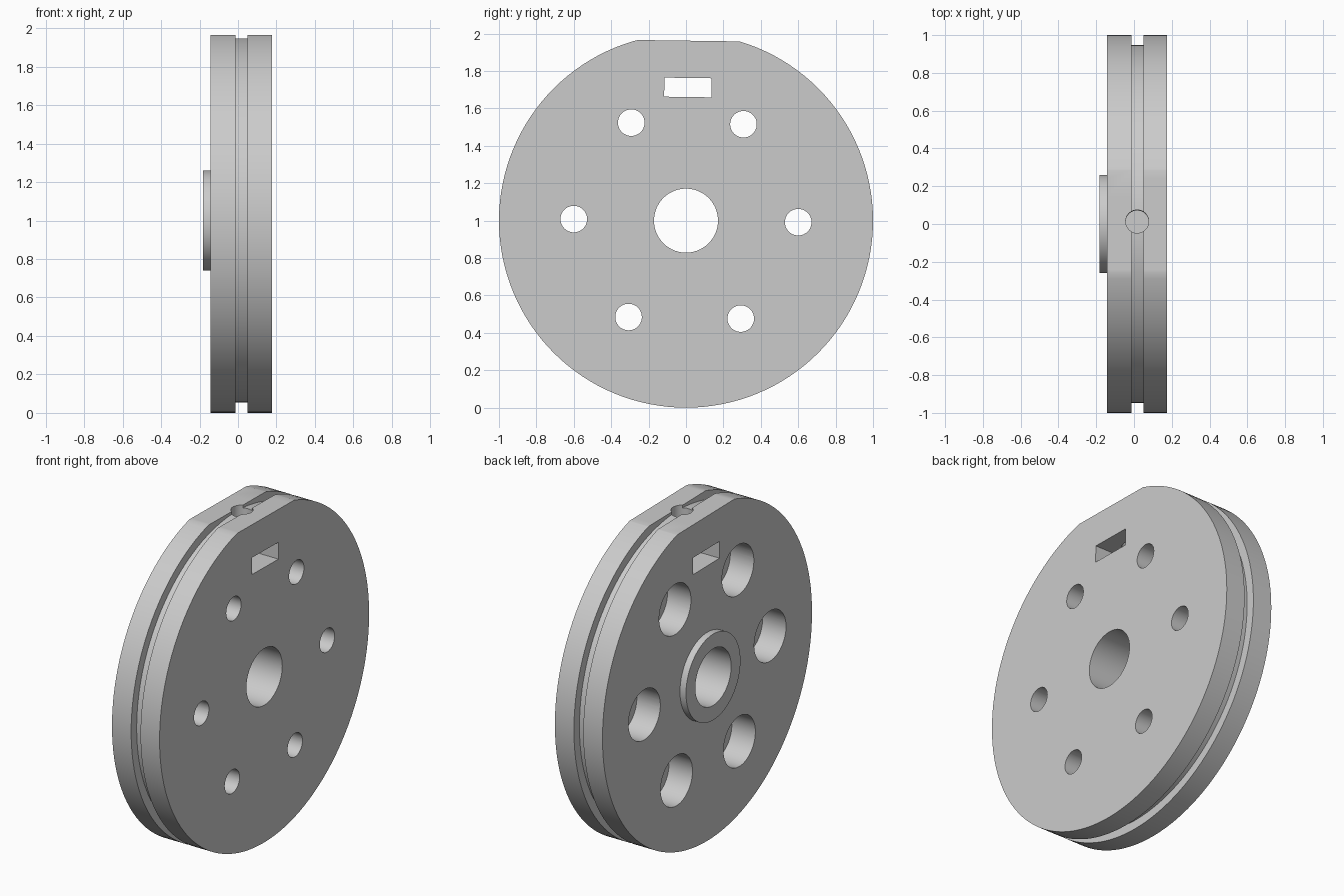
import bpy, bmesh
from math import radians, pi, sin, cos
from mathutils import Matrix, Vector

cube = bpy.data.objects.get("Cube")
if cube:
    bpy.data.objects.remove(cube, do_unlink=True)

SEGMENTS = 128
TILT = radians(0.8)                # slight roll of the whole hole pattern
CENTRE = Vector((0, 0, 1))
BACK, FACE = -0.142, 0.176         # x of the two flat sides
BORE = 0.171
ROLL = Matrix.Translation(CENTRE) @ Matrix.Rotation(-TILT, 4, 'X')

grey = bpy.data.materials.new("plain_grey")
grey.use_nodes = True
colour = (0.6, 0.6, 0.6, 1)
grey.diffuse_color = colour
grey.node_tree.nodes["Principled BSDF"].inputs["Base Color"].default_value = colour


def make_object(name, bm):
    bmesh.ops.recalc_face_normals(bm, faces=bm.faces)
    mesh = bpy.data.meshes.new(name)
    bm.to_mesh(mesh)
    bm.free()
    mesh.materials.append(grey)
    obj = bpy.data.objects.new(name, mesh)
    bpy.context.collection.objects.link(obj)
    return obj


def lathe(name, profile):
    """Revolve a closed (x, radius) profile round the wheel axis."""
    bm = bmesh.new()
    verts = [bm.verts.new((x, 0, 1 + r)) for x, r in profile]
    edges = [bm.edges.new((verts[i - 1], verts[i])) for i in range(len(verts))]
    bmesh.ops.spin(bm, geom=verts + edges, cent=CENTRE, axis=(1, 0, 0),
                   angle=2 * pi, steps=SEGMENTS, use_merge=True)
    bmesh.ops.remove_doubles(bm, verts=bm.verts, dist=1e-5)
    return make_object(name, bm)


def cylinder(radius, depth, matrix):
    bm = bmesh.new()
    bmesh.ops.create_cone(bm, cap_ends=True, segments=64, radius1=radius,
                          radius2=radius, depth=depth, matrix=matrix)
    return make_object("cutter", bm)


def axial_hole(radius, x0, x1, y, z):
    place = Matrix.Translation(((x0 + x1) / 2, y, z))
    return cylinder(radius, x1 - x0, ROLL @ place @ Matrix.Rotation(pi / 2, 4, 'Y'))


def box(size, centre):
    bm = bmesh.new()
    bmesh.ops.create_cube(bm, size=1, matrix=ROLL @ Matrix.Translation(centre)
                          @ Matrix.Diagonal((*size, 1)))
    return make_object("cutter", bm)


def cut(target, cutter):
    cutter.hide_render = True
    mod = target.modifiers.new("cut", 'BOOLEAN')
    mod.operation = 'DIFFERENCE'
    mod.solver = 'EXACT'
    mod.object = cutter
    bpy.context.view_layer.objects.active = target
    bpy.ops.object.modifier_apply(modifier=mod.name)
    bpy.data.objects.remove(cutter, do_unlink=True)


# Grooved disc with its bore, and the raised collar on one side
disc = lathe("grooved_disc", [
    (BACK, BORE), (BACK, 1), (-0.014, 1), (-0.014, 0.947),
    (0.049, 0.947), (0.049, 1), (FACE, 1), (FACE, BORE)])
collar = lathe("hub_collar", [
    (-0.182, BORE), (-0.182, 0.26), (BACK, 0.26), (BACK, BORE)])

# Flat on the rim
cut(disc, box((1, 1.5, 0.4), (0, 0, 0.962 + 0.2)))

# Six bolt holes, counterbored on the collar side
for i in range(6):
    y, z = 0.6 * cos(i * pi / 3), 0.6 * sin(i * pi / 3)
    cut(disc, axial_hole(0.152, -0.3, 0.015, y, z))
    cut(disc, axial_hole(0.071, -0.3, 0.3, y, z))

# Nut slot, and the screw hole drilled down to it from the flat
cut(disc, box((1, 0.252, 0.102), (0, 0, 0.712)))
cut(disc, cylinder(0.061, 0.4, ROLL @ Matrix.Translation((0.017, 0, 0.9))))

# Smooth round walls with crisp edges
for obj in (disc, collar):
    bpy.ops.object.select_all(action='DESELECT')
    obj.select_set(True)
    bpy.context.view_layer.objects.active = obj
    bpy.ops.object.shade_smooth_by_angle(angle=radians(30))
